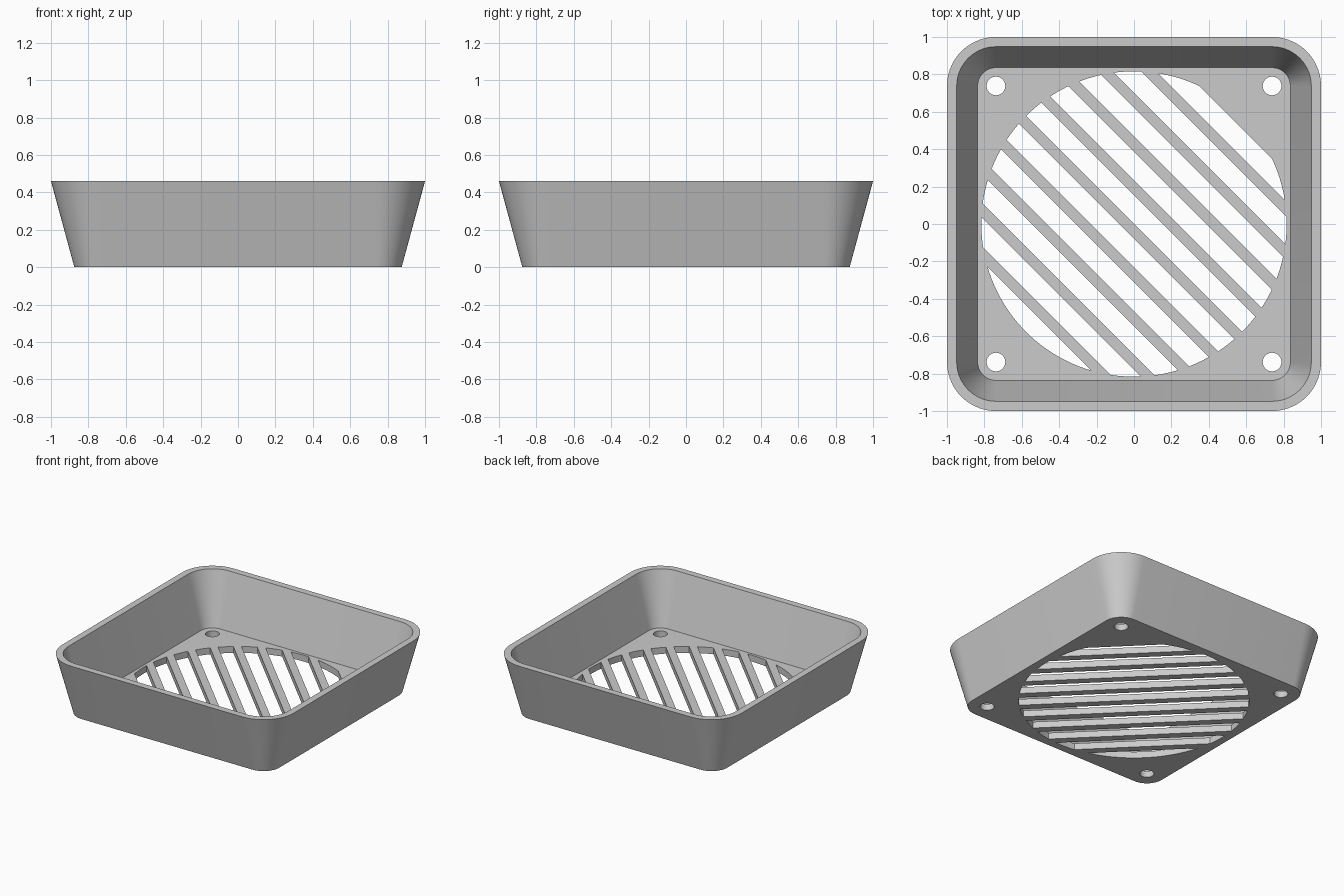
import bpy, bmesh, math

# Remove the default cube only
cube = bpy.data.objects.get("Cube")
if cube:
    bpy.data.objects.remove(cube, do_unlink=True)

HEIGHT, FLOOR = 0.46, 0.05
CORNER = 0.738                      # corner arc centre, also the screw hole position
GRILLE_R, SLOT_W, PITCH, FIRST_SLOT = 0.816, 0.108, 0.165, -0.824

grey = bpy.data.materials.new("plain grey")
grey.use_nodes = True
colour = (0.6, 0.6, 0.6, 1)
grey.diffuse_color = colour
grey.node_tree.nodes["Principled BSDF"].inputs["Base Color"].default_value = colour


def make_object(name, bm):
    bmesh.ops.recalc_face_normals(bm, faces=bm.faces)
    mesh = bpy.data.meshes.new(name)
    bm.to_mesh(mesh)
    bm.free()
    obj = bpy.data.objects.new(name, mesh)
    bpy.context.collection.objects.link(obj)
    mesh.materials.append(grey)
    return obj


def rounded_square(half, steps=14):
    """Outline whose corner arcs all share the same centres."""
    r = half - CORNER
    pts = []
    for q in range(4):
        mid = math.pi / 4 + q * math.pi / 2
        cx = CORNER * math.sqrt(2) * math.cos(mid)
        cy = CORNER * math.sqrt(2) * math.sin(mid)
        for i in range(steps + 1):
            a = (q + i / steps) * math.pi / 2
            pts.append((cx + r * math.cos(a), cy + r * math.sin(a)))
    return pts


def circle(cx, cy, r, n=32):
    return [(cx + r * math.cos(math.tau * i / n), cy + r * math.sin(math.tau * i / n))
            for i in range(n)]


def slot(u0, u1, steps=12):
    """Diagonal strip between u0 and u1, clipped by the grille circle."""
    a0 = math.acos(max(-1, u0 / GRILLE_R))
    a1 = math.acos(u1 / GRILLE_R)
    angles = [a0 + (a1 - a0) * i / steps for i in range(steps + 1)]
    if u0 <= -GRILLE_R:
        back = [-a for a in reversed(angles[1:])]
    else:
        back = [-a for a in reversed(angles)]
    turn = math.pi / 4
    return [(GRILLE_R * math.cos(a + turn), GRILLE_R * math.sin(a + turn))
            for a in angles + back]


def loft(bm, rings):
    """Closed solid through a list of (outline, z) rings."""
    loops = [[bm.verts.new((x, y, z)) for x, y in pts] for pts, z in rings]
    for a, b in zip(loops, loops[1:]):
        n = len(a)
        for i in range(n):
            j = (i + 1) % n
            bm.faces.new((a[i], a[j], b[j], b[i]))
    bm.faces.new(loops[0][::-1])
    bm.faces.new(loops[-1])


# Tray: flared outer wall, over the rim, down the inner wall to the floor
bm = bmesh.new()
loft(bm, [(rounded_square(0.875), 0), (rounded_square(1.0), HEIGHT),
          (rounded_square(0.948), HEIGHT), (rounded_square(0.836), FLOOR)])
tray = make_object("vented_tray", bm)

# Cutter: ten diagonal vent slots and four corner screw holes
bm = bmesh.new()
outlines = [slot(FIRST_SLOT + PITCH * k, FIRST_SLOT + PITCH * k + SLOT_W) for k in range(10)]
outlines += [circle(sx * CORNER, sy * CORNER, 0.05) for sx in (-1, 1) for sy in (-1, 1)]
for pts in outlines:
    loft(bm, [(pts, -0.1), (pts, FLOOR + 0.1)])
cutter = make_object("vent_cutter", bm)
cutter.hide_render = True

# Cut the floor, then discard the cutter
mod = tray.modifiers.new("vents", "BOOLEAN")
mod.operation = "DIFFERENCE"
mod.solver = "EXACT"
mod.object = cutter
bpy.ops.object.select_all(action="DESELECT")
tray.select_set(True)
bpy.context.view_layer.objects.active = tray
bpy.ops.object.modifier_apply(modifier=mod.name)
bpy.data.objects.remove(cutter, do_unlink=True)
bpy.ops.object.shade_smooth_by_angle(angle=math.radians(30))
